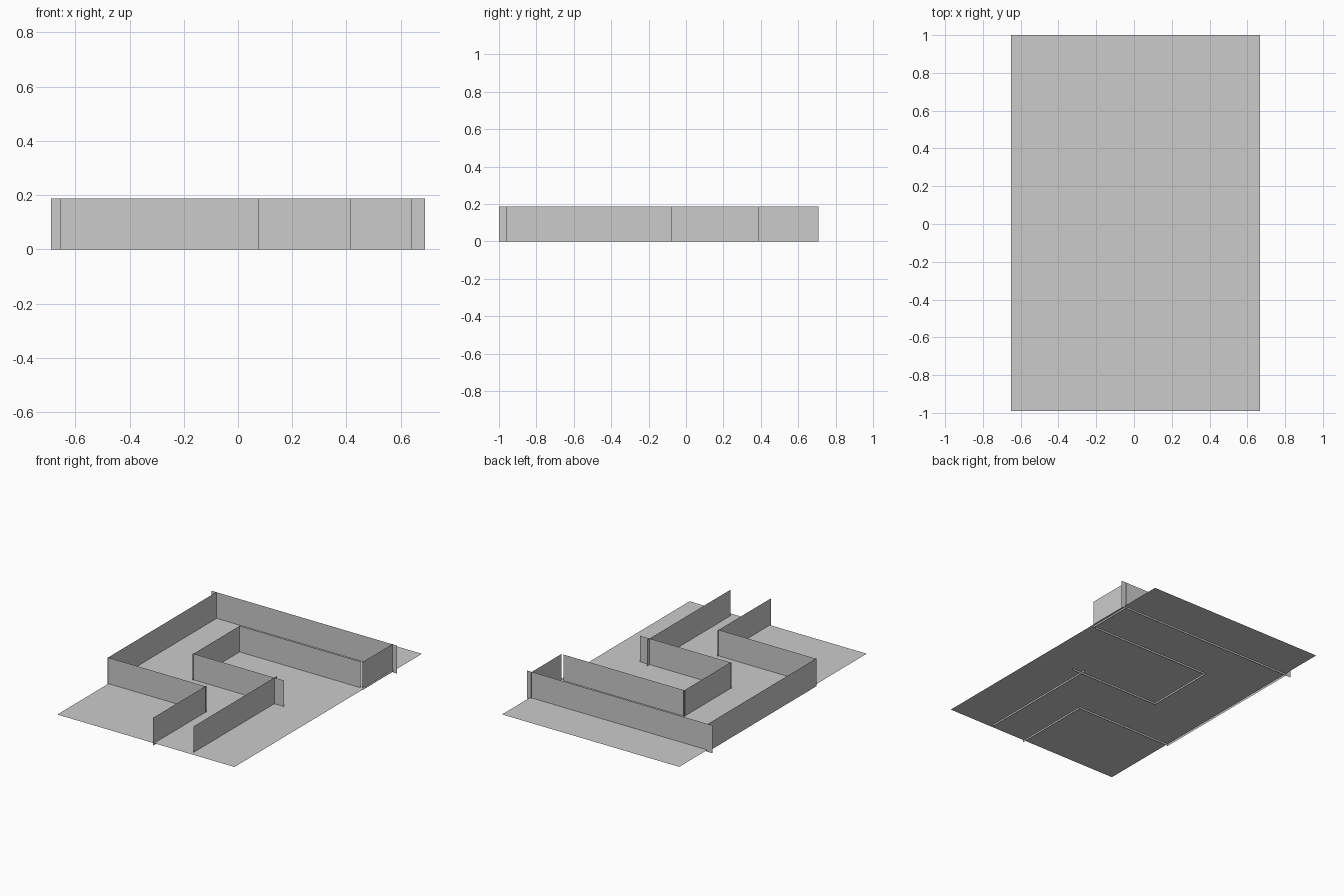
import bpy

default_cube = bpy.data.objects.get("Cube")
if default_cube:
    bpy.data.objects.remove(default_cube, do_unlink=True)

WALL_HEIGHT = 0.187
FLOOR_LEVEL = 0.012

grey = bpy.data.materials.new("light_grey")
grey.use_nodes = True
colour = (0.6, 0.6, 0.6, 1.0)
grey.diffuse_color = colour
grey.node_tree.nodes["Principled BSDF"].inputs["Base Color"].default_value = colour


def panel(name, corners):
    """A single flat sheet through four corners."""
    mesh = bpy.data.meshes.new(name)
    mesh.from_pydata(corners, [], [(0, 1, 2, 3)])
    mesh.materials.append(grey)
    obj = bpy.data.objects.new(name, mesh)
    bpy.context.collection.objects.link(obj)
    return obj


def wall(name, start, end):
    """An upright sheet standing on a straight line."""
    panel(name, [(*start, 0), (*end, 0), (*end, WALL_HEIGHT), (*start, WALL_HEIGHT)])


def wall_across(name, y, x0, x1):
    wall(name, (x0, y), (x1, y))


def wall_along(name, x, y0, y1):
    wall(name, (x, y0), (x, y1))


# Floor sheet, just above the bottom edges of the walls
left, right, front, back = -0.65, 0.667, -0.99, 1.0
panel("floor", [(left, front, FLOOR_LEVEL), (right, front, FLOOR_LEVEL),
                (right, back, FLOOR_LEVEL), (left, back, FLOOR_LEVEL)])

# Outer side of the winding corridor
wall_along("entry_outer_wall", 0.07, -1.0, -0.435)
wall_across("front_outer_wall", -0.447, -0.655, 0.075)
wall_along("side_outer_wall", -0.653, -0.455, 0.707)
wall_across("back_outer_wall", 0.702, -0.69, 0.69)

# Inner side of the winding corridor
wall_along("entry_inner_wall", 0.343, -0.96, -0.075)
wall_across("front_inner_wall", -0.104, -0.265, 0.415)
wall_along("side_inner_wall", -0.258, -0.115, 0.395)
wall_across("back_inner_wall", 0.386, -0.262, 0.64)

# Wall closing the far end
wall_along("end_wall", 0.655, 0.386, 0.709)
